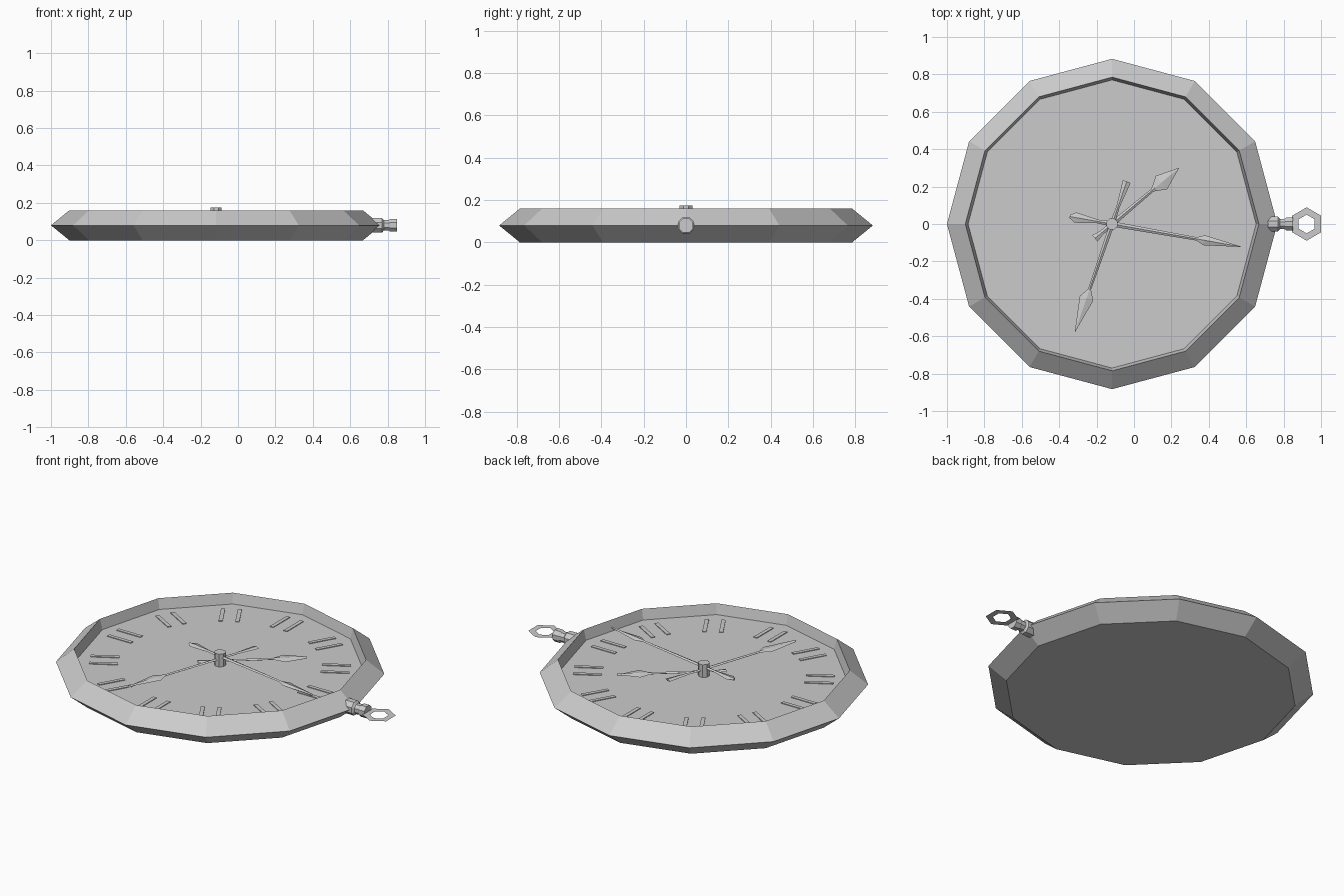
import bpy
from math import sin, cos, tau, radians
from mathutils import Matrix, Vector

if "Cube" in bpy.data.objects:
    bpy.data.objects.remove(bpy.data.objects["Cube"])

CX = -0.117          # centre of the case
DIAL = 0.10          # dial height


def add(name, verts, faces, mat=None):
    me = bpy.data.meshes.new(name)
    me.from_pydata(verts, [], faces)
    if mat is not None:
        me.transform(mat)
    me.update()
    ob = bpy.data.objects.new(name, me)
    bpy.context.collection.objects.link(ob)
    return ob


def lathe(name, profile, n, mat, close=True, phase=0.0):
    """Turn (radius, height) points around z with n flat sides, capping both ends."""
    verts = [(r * cos(tau * i / n + phase), r * sin(tau * i / n + phase), z)
             for r, z in profile for i in range(n)]
    faces = [(k * n + i, k * n + (i + 1) % n, (k + 1) * n + (i + 1) % n, (k + 1) * n + i)
             for k in range(len(profile) - 1) for i in range(n)]
    if close:
        faces.append(tuple(reversed(range(n))))
        faces.append(tuple(range((len(profile) - 1) * n, len(profile) * n)))
    return add(name, verts, faces, mat)


def blade(name, angle, z, stations, thick):
    """Ridged hand: stations are (distance along, half width), angle in degrees."""
    verts, faces = [], []
    for d, w in stations:
        verts += [(d, w, 0), (d, 0, thick), (d, -w, 0), (d, 0, -thick)]
    for k in range(len(stations) - 1):
        a = 4 * k
        for i in range(4):
            j = (i + 1) % 4
            faces.append((a + i, a + 4 + i, a + 4 + j, a + j))
    e = 4 * (len(stations) - 1)
    faces += [(0, 1, 2, 3), (e + 3, e + 2, e + 1, e)]
    mat = Matrix.Translation((CX, 0, z)) @ Matrix.Rotation(radians(angle), 4, 'Z')
    return add(name, verts, faces, mat)


centre = Matrix.Translation((CX, 0, 0))

# Twelve-sided bevelled case with recessed dial
lathe("case", [(0.785, 0), (0.883, 0.08), (0.785, 0.16), (0.77, DIAL)], 12, centre)

# Centre pin
lathe("centre_pin", [(0.032, DIAL), (0.032, 0.175)], 8, centre, phase=tau / 16)

# Plain hour markers
for h in range(12):
    m = centre @ Matrix.Rotation(tau * h / 12, 4, 'Z')
    offsets = (-0.045, 0.045)
    for s, y in enumerate(offsets):
        x0, x1, w, zt = 0.545, 0.70, 0.011, DIAL + 0.004
        verts = [(x, y + d, z) for z in (DIAL, zt)
                 for x, d in ((x0, -w), (x1, -w), (x1, w), (x0, w))]
        faces = [(3, 2, 1, 0), (4, 5, 6, 7), (0, 1, 5, 4), (1, 2, 6, 5),
                 (2, 3, 7, 6), (3, 0, 4, 7)]
        add(f"hour_marker_{h}_{s}", verts, faces, m)

# Hands: flared tail, slim shaft, spear head
blade("hour_hand", 40, 0.122,
      [(-0.12, 0.022), (-0.07, 0.012), (0, 0.014), (0.28, 0.009), (0.30, 0.02),
       (0.345, 0.047), (0.466, 0.001)], 0.006)
blade("second_hand", -109, 0.136,
      [(-0.24, 0.022), (-0.1, 0.009), (0, 0.013), (0.37, 0.008),
       (0.42, 0.038), (0.61, 0.001)], 0.006)
blade("minute_hand", -10, 0.150,
      [(-0.23, 0.008), (-0.20, 0.028), (-0.08, 0.01), (0, 0.014), (0.46, 0.009),
       (0.50, 0.027), (0.70, 0.001)], 0.006)

# Winding stem, turned along x
along_x = Matrix.Translation((0, 0, 0.08)) @ Matrix.Rotation(tau / 4, 4, 'Y')
lathe("stem", [(0.042, 0.70), (0.042, 0.77), (0.03, 0.78), (0.03, 0.805),
               (0.037, 0.815), (0.037, 0.85)], 8, along_x, phase=tau / 16)

# Flat hexagonal hanging ring
lathe("hanging_ring", [(0.05, 0), (0.089, 0)], 6,
      Matrix.Translation((0.923, 0, 0.08)), close=False, phase=tau / 12)
